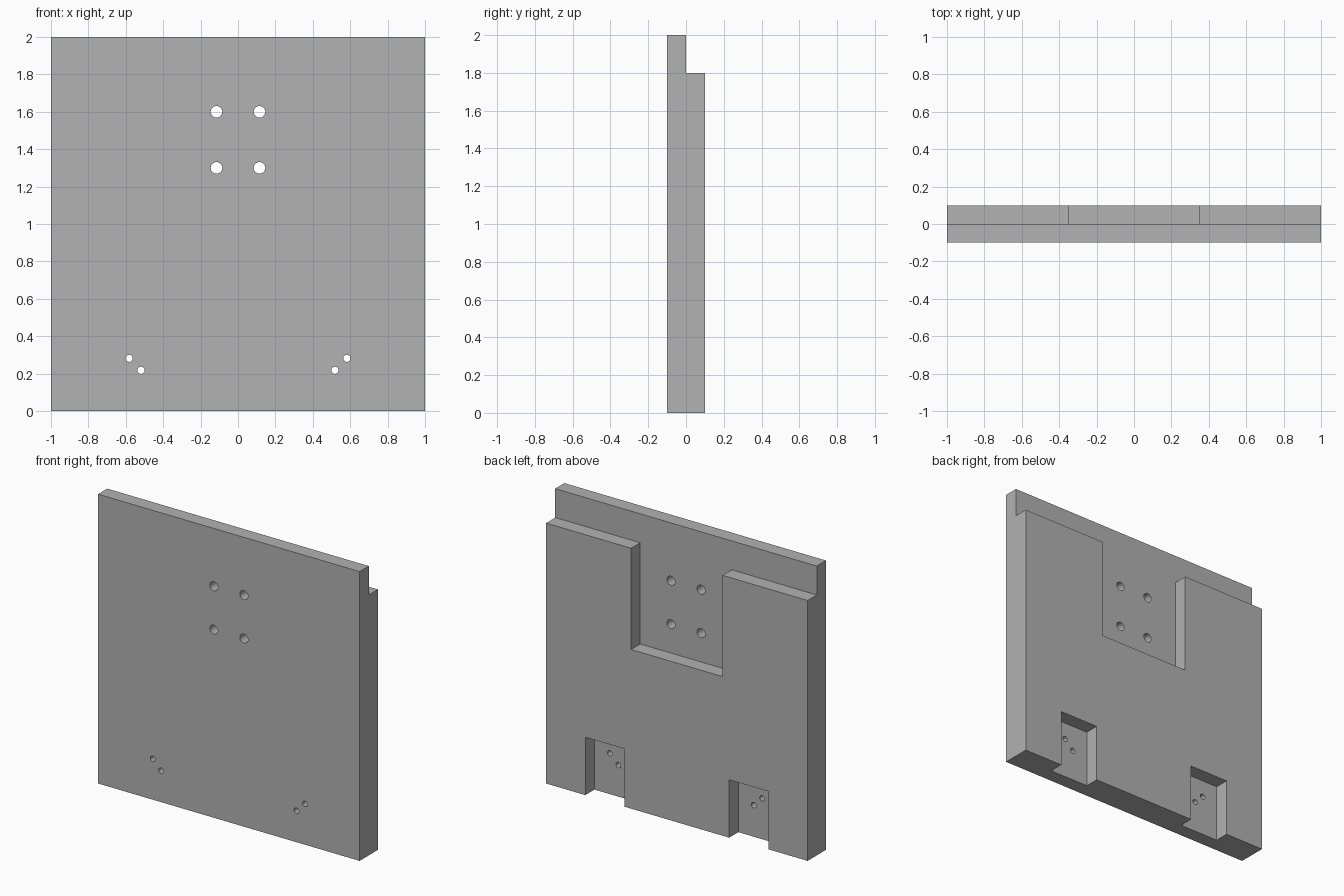
import bpy
import math
from mathutils import Matrix

cube = bpy.data.objects.get("Cube")
if cube:
    bpy.data.objects.remove(cube, do_unlink=True)

grey = bpy.data.materials.new("plain_grey")
grey.use_nodes = True
colour = (0.445, 0.445, 0.445, 1)
grey.diffuse_color = colour
grey.node_tree.nodes["Principled BSDF"].inputs["Base Color"].default_value = colour


def box(name, x, y, z):
    """Box from (min, max) ranges."""
    bpy.ops.mesh.primitive_cube_add(size=1)
    ob = bpy.context.object
    ob.name = name
    size = [r[1] - r[0] for r in (x, y, z)]
    mid = [(r[0] + r[1]) / 2 for r in (x, y, z)]
    ob.data.transform(Matrix.Translation(mid) @ Matrix.Diagonal((*size, 1)))
    ob.data.materials.append(grey)
    return ob


def drill(name, x, z, radius):
    """Cutter for a round hole running front to back."""
    bpy.ops.mesh.primitive_cylinder_add(vertices=32, radius=radius, depth=0.6)
    ob = bpy.context.object
    ob.name = name
    ob.data.transform(Matrix.Translation((x, 0, z)) @ Matrix.Rotation(math.pi / 2, 4, "X"))
    ob.data.materials.append(grey)
    return ob


# Solid panel
panel = box("panel", (-1, 1), (-0.1, 0.1), (0, 2))

# Rebate along the top and the pocket below it, both at the back
back = (0, 0.3)
cutters = [
    box("top_rebate_cutter", (-1.2, 1.2), back, (1.8, 2.2)),
    box("centre_pocket_cutter", (-0.35, 0.35), back, (1.1, 2.1)),
]

# Bottom notches and mirrored holes
for side, s in (("left", 1), ("right", -1)):
    cutters.append(box(side + "_notch_cutter", sorted((s * 0.4, s * 0.7)), back, (-0.2, 0.4)))
    for z in (1.3, 1.6):
        cutters.append(drill(side + "_large_hole_cutter", s * 0.115, z, 0.031))
    for d in (-0.032, 0.032):
        cutters.append(drill(side + "_small_hole_cutter", s * (0.55 + d), 0.25 + d, 0.019))

for cutter in cutters:
    cutter.hide_render = True
    cut = panel.modifiers.new(cutter.name, "BOOLEAN")
    cut.operation = "DIFFERENCE"
    cut.solver = "EXACT"
    cut.object = cutter

# Apply the cuts and discard the cutters
bpy.ops.object.select_all(action="DESELECT")
panel.select_set(True)
bpy.context.view_layer.objects.active = panel
for name in [m.name for m in panel.modifiers]:
    bpy.ops.object.modifier_apply(modifier=name)
for cutter in cutters:
    bpy.data.objects.remove(cutter, do_unlink=True)

bpy.ops.object.shade_smooth_by_angle(angle=math.radians(30))
